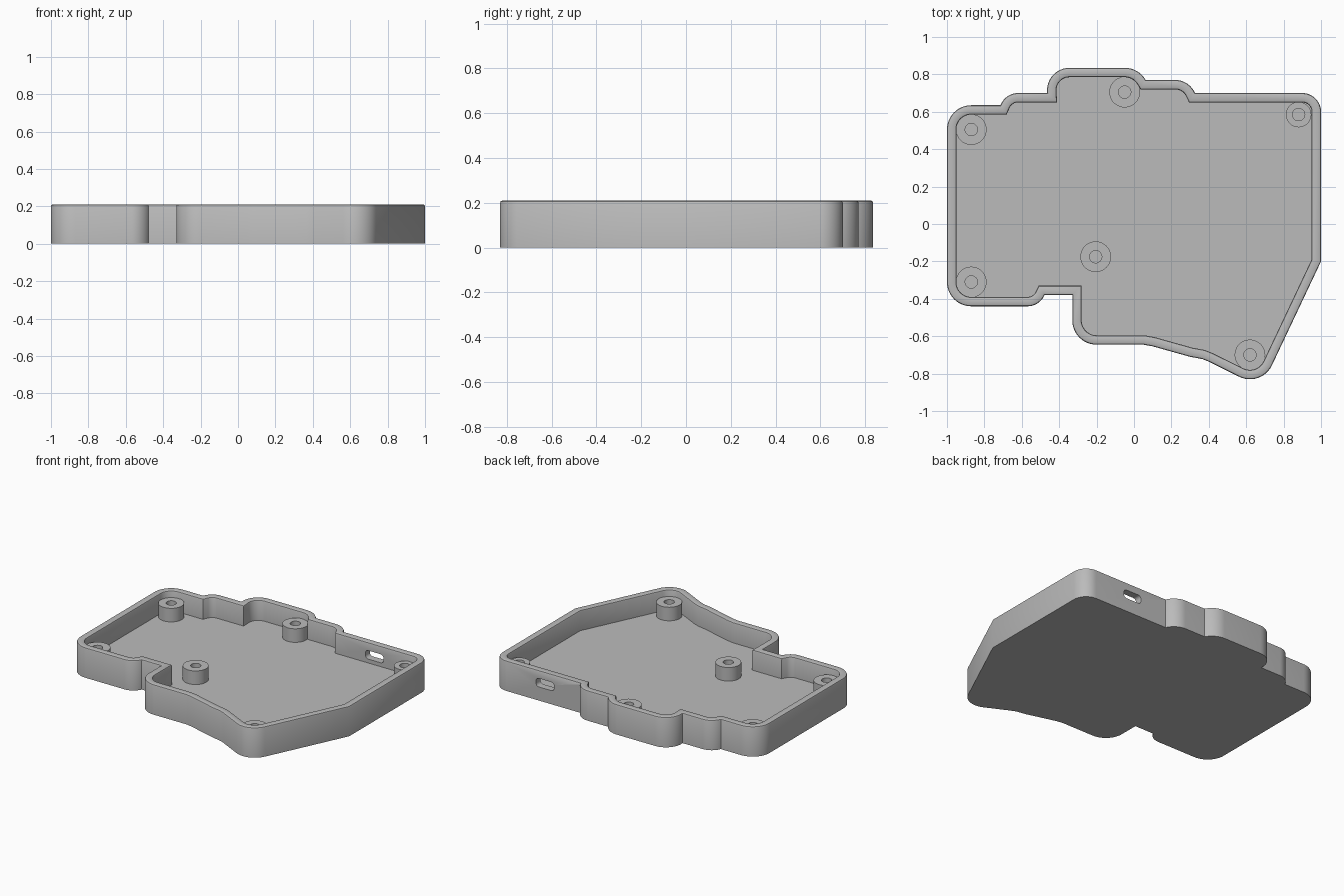
import bpy, bmesh
from math import sin, cos, radians, pi
from mathutils import Vector, Matrix

cube = bpy.data.objects.get("Cube")
if cube:
    bpy.data.objects.remove(cube)

HEIGHT, FLOOR, WALL = 0.21, 0.068, 0.05

grey = bpy.data.materials.new("plain_grey")
grey.use_nodes = True
grey.diffuse_color = (0.5, 0.5, 0.5, 1)
grey.node_tree.nodes["Principled BSDF"].inputs["Base Color"].default_value = (0.5, 0.5, 0.5, 1)


def finish(name, bm):
    bmesh.ops.recalc_face_normals(bm, faces=bm.faces)
    mesh = bpy.data.meshes.new(name)
    bm.to_mesh(mesh)
    bm.free()
    mesh.materials.append(grey)
    obj = bpy.data.objects.new(name, mesh)
    bpy.context.collection.objects.link(obj)
    return obj


def smooth(obj):
    bpy.ops.object.select_all(action="DESELECT")
    obj.select_set(True)
    bpy.context.view_layer.objects.active = obj
    bpy.ops.object.shade_smooth_by_angle(angle=radians(30))


def arc_path(arcs, steps=12):
    """Chain of arcs (cx, cy, radius, start, end); two numbers make a sharp point."""
    pts = []
    for a in arcs:
        if len(a) == 2:
            pts.append(Vector(a))
            continue
        cx, cy, r, a0, a1 = a
        for i in range(steps + 1):
            t = radians(a0 + (a1 - a0) * i / steps)
            pts.append(Vector((cx + r * cos(t), cy + r * sin(t))))
    return pts


def inset(pts, d):
    """Mitred inward offset of a clockwise loop."""
    out = []
    for i, p in enumerate(pts):
        e0 = (p - pts[i - 1]).normalized()
        e1 = (pts[(i + 1) % len(pts)] - p).normalized()
        n0, n1 = Vector((e0.y, -e0.x)), Vector((e1.y, -e1.x))
        out.append(p + (n0 + n1) * d / (1 + n0.dot(n1)))
    return out


def skin(bm, rings, cap=True):
    """Quads between successive vertex rings, optionally closed at both ends."""
    loops = [[bm.verts.new(co) for co in ring] for ring in rings]
    for a, b in zip(loops, loops[1:]):
        for i in range(len(a)):
            bm.faces.new((a[i - 1], a[i], b[i], b[i - 1]))
    if cap:
        bm.faces.new(loops[0])
        bm.faces.new(loops[-1])


# Case outline, clockwise from the front right corner
outline = arc_path([
    (-0.87, -0.31, 0.13, 270, 180),
    (-0.87, 0.505, 0.13, 180, 90),
    (-0.62, 0.60, 0.10, 159.5, 90),
    (-0.345, 0.715, 0.12, 187, 90),
    (-0.05, 0.705, 0.13, 90, 30),
    (0.22, 0.655, 0.115, 90, 23),
    (0.90, 0.60, 0.10, 90, 0),
    (1.0, -0.20),
    (0.62, -0.70, 0.13, -25.3, -116.6),
    (0.40, -0.736), (0.365, -0.722), (0.30, -0.71),
    (0.10, -0.654), (0.05, -0.645),
    (-0.20, -0.515, 0.13, 270, 180),
    (-0.33, -0.38),
    (-0.57, -0.34, 0.10, -23.6, -90),
])

# Tray: outer wall, rounded rim, inner wall and floor
section = [(0, 0), (0, HEIGHT - 0.01), (0.003, HEIGHT - 0.003), (0.01, HEIGHT),
           (WALL - 0.01, HEIGHT), (WALL - 0.003, HEIGHT - 0.003),
           (WALL, HEIGHT - 0.01), (WALL, FLOOR)]
bm = bmesh.new()
skin(bm, [[(p.x, p.y, z) for p in inset(outline, d)] for d, z in section])
tray = finish("case_tray", bm)

# Rounded port opening through the back wall
w, h, r = 0.07, 0.03, 0.022
port = arc_path([(-w + r, -h + r, r, 270, 180), (-w + r, h - r, r, 180, 90),
                 (w - r, h - r, r, 90, 0), (w - r, -h + r, r, 0, -90)], 5)
bm = bmesh.new()
skin(bm, [[(0.6 + p.x, y, 0.125 + p.y) for p in port] for y in (0.6, 0.75)])
cutter = finish("port_cutter", bm)
cutter.hide_render = True

smooth(tray)
cut = tray.modifiers.new("port_opening", "BOOLEAN")
cut.operation, cut.solver, cut.object = "DIFFERENCE", "EXACT", cutter
bpy.ops.object.modifier_apply(modifier=cut.name)
bpy.data.objects.remove(cutter)
smooth(tray)

# Screw posts with blind holes
posts = {
    "back_right": (-0.87, 0.505, 0.082), "front_right": (-0.87, -0.31, 0.082),
    "back_middle": (-0.05, 0.705, 0.082), "centre": (-0.205, -0.175, 0.082),
    "back_left": (0.88, 0.585, 0.068), "front_left": (0.62, -0.70, 0.082),
}
for name, (x, y, rad) in posts.items():
    bm = bmesh.new()
    profile = [(rad, FLOOR - 0.005), (rad, 0.163), (0.033, 0.163), (0.033, FLOOR + 0.002)]
    rings = [[(x + q * cos(2 * pi * i / 40), y + q * sin(2 * pi * i / 40), z)
              for i in range(40)] for q, z in profile]
    skin(bm, rings)
    smooth(finish("screw_post_" + name, bm))
